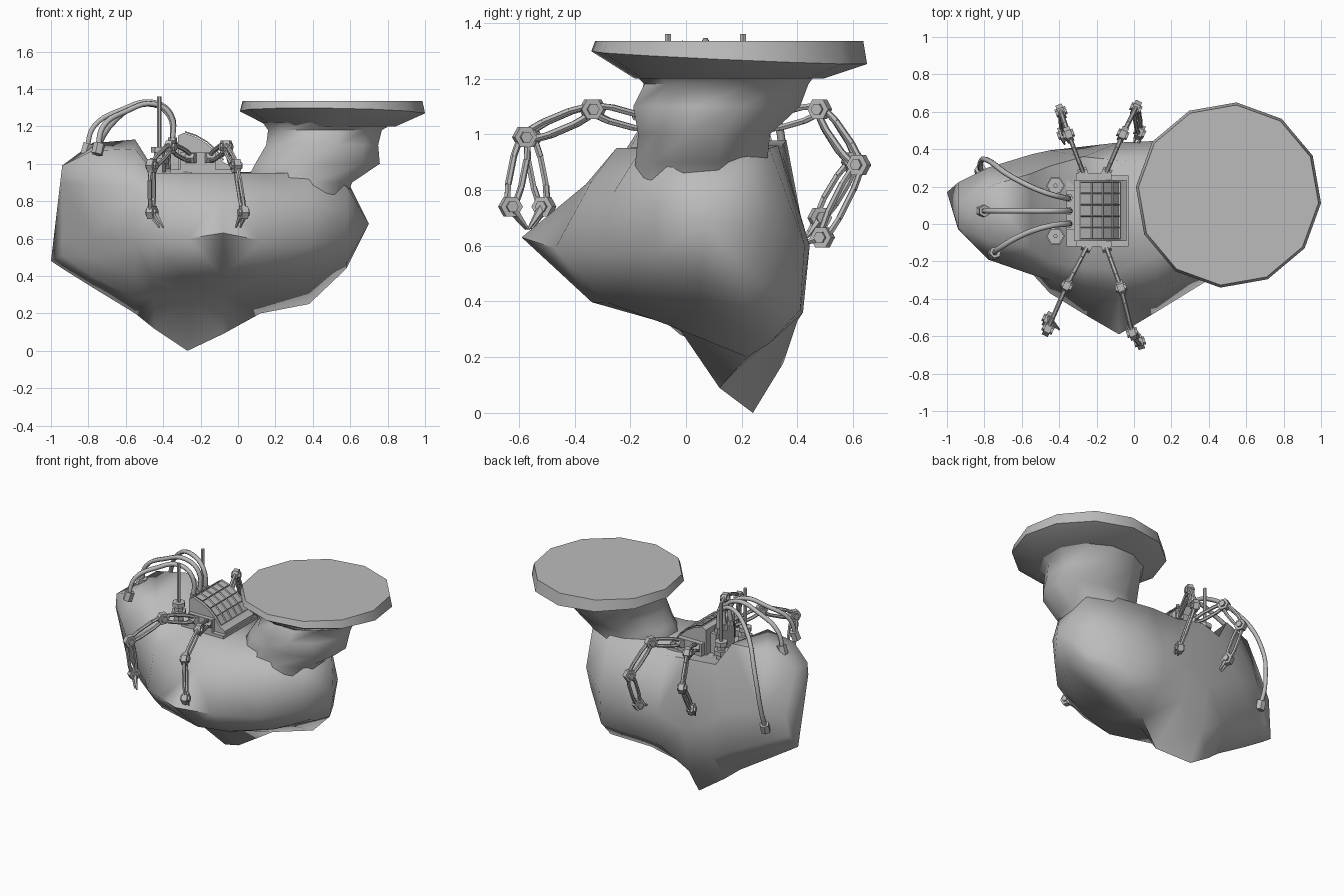
import bpy, bmesh, math
from mathutils import Vector

old = bpy.data.objects.get("Cube")
if old:
    bpy.data.objects.remove(old, do_unlink=True)

grey = bpy.data.materials.new("plain_grey")
grey.use_nodes = True
grey.diffuse_color = (0.5, 0.5, 0.5, 1)
grey.node_tree.nodes["Principled BSDF"].inputs["Base Color"].default_value = (0.5, 0.5, 0.5, 1)


def finish(name, bm, angle=30):
    bmesh.ops.recalc_face_normals(bm, faces=bm.faces)
    mesh = bpy.data.meshes.new(name)
    bm.to_mesh(mesh)
    bm.free()
    mesh.materials.append(grey)
    ob = bpy.data.objects.new(name, mesh)
    bpy.context.collection.objects.link(ob)
    bpy.ops.object.select_all(action='DESELECT')
    ob.select_set(True)
    bpy.context.view_layer.objects.active = ob
    bpy.ops.object.shade_smooth_by_angle(angle=math.radians(angle))
    return ob


def loft(bm, rings):
    """Skin closed rings of points; a ring of one point makes a tip."""
    rows = [[bm.verts.new(p) for p in ring] for ring in rings]
    for a, b in zip(rows, rows[1:]):
        n = max(len(a), len(b))
        for i in range(n):
            j = (i + 1) % n
            quad = [a[i % len(a)], a[j % len(a)], b[j % len(b)], b[i % len(b)]]
            bm.faces.new(list(dict.fromkeys(quad)))
    for end in (rows[0], rows[-1]):
        if len(end) > 2:
            bm.faces.new(end)


def cylinder(bm, a, b, radius, sides=6, radius_end=None):
    a, b = Vector(a), Vector(b)
    turn = (b - a).to_track_quat('Z', 'Y')
    end = radius if radius_end is None else radius_end
    rings = []
    for centre, r in ((a, radius), (b, end)):
        rings.append([centre + turn @ Vector((r * math.cos(t), r * math.sin(t), 0))
                      for t in (math.tau * i / sides for i in range(sides))])
    loft(bm, rings)


def box(bm, low, high):
    (x, y, z), (u, v, w) = low, high
    loft(bm, [[(x, y, h), (u, y, h), (u, v, h), (x, v, h)] for h in (z, w)])


def slice_ring(x, keel, low_front, front, shoulder, top_front, top_back, low_back):
    """One cross-section of the rock, with a rounded belly and back added."""
    width = low_front[0] - front[0]
    belly = ((low_front[0] + front[0]) / 2 - .05 * width, (low_front[1] + front[1]) / 2 - .13 * width)
    back = Vector(low_back).lerp(Vector(top_back), .4) + Vector((.06, 0))
    section = (keel, low_front, belly, front, shoulder, top_front, top_back, back, low_back)
    return [(x, y, z) for y, z in section]


# Rock body: slices along x, each with keel, low front, front, shoulder, top front, top back, low back
slices = [
    (-.94, (.16, .44), (.1, .51), (.04, .7), (-.03, .9), (-.02, .99), (.12, .99), (.19, .55)),
    (-.78, (.16, .34), (.02, .4), (-.08, .62), (-.19, .89), (-.09, 1.07), (.2, 1.11), (.27, .48)),
    (-.55, (.18, .2), (-.02, .28), (-.26, .57), (-.27, .86), (-.13, 1.08), (.27, 1.13), (.34, .38)),
    (-.45, (.2, .12), (-.01, .29), (-.37, .57), (-.3, .83), (-.2, .95), (.31, .97), (.35, .32)),
    (-.27, (.24, 0), (-.01, .3), (-.48, .6), (-.34, .82), (-.23, .95), (.36, .98), (.35, .18)),
    (-.08, (.12, .09), (-.03, .31), (-.59, .63), (-.36, .82), (-.25, .95), (.34, .95), (.4, .33)),
    (.12, (.22, .2), (-.05, .31), (-.47, .59), (-.34, .83), (-.17, .95), (.33, .96), (.42, .36)),
    (.38, (.3, .25), (.05, .38), (-.31, .57), (-.26, .79), (-.16, .95), (.3, .95), (.41, .37)),
    (.58, (.2, .44), (.05, .47), (-.1, .58), (-.12, .75), (-.06, .88), (.22, .92), (.24, .5)),
]
bm = bmesh.new()
loft(bm, [[(-1, .17, .48)]] + [slice_ring(*s) for s in slices] + [[(.7, .07, .68)]])
bmesh.ops.triangulate(bm, faces=bm.faces)
finish("rock_body", bm, 75)

# Neck: ellipses stacked in z, given as height, x range and y range
levels = [(.78, .1, .57, -.2, .3), (.9, .03, .62, -.19, .3), (1.0, .08, .77, -.18, .31),
          (1.1, .14, .76, -.2, .42), (1.18, .15, .78, -.16, .45), (1.22, .12, .85, -.2, .48)]
bm = bmesh.new()
rings = []
for z, x0, x1, y0, y1 in levels:
    rings.append([((x0 + x1 + (x1 - x0) * math.cos(t)) / 2, (y0 + y1 + (y1 - y0) * math.sin(t)) / 2, z)
                  for t in (math.tau * (i + .5) / 12 for i in range(12))])
loft(bm, rings)
finish("rock_neck", bm, 60)

# Landing pad: twelve-sided disc, thicker to the rear, tapering into the neck
bm = bmesh.new()
rings = []
for z, r, tilt in ((1.2, .34, 0), (1.275, .497, .045), (1.335, .483, 0)):
    ring = []
    for i in range(12):
        t = math.radians(85 + 30 * i)
        slope = tilt * (math.sin(t) + math.cos(t) / 3)
        ring.append((.505 + r * math.cos(t), .155 + r * math.sin(t), z - r * slope))
    rings.append(ring)
loft(bm, rings)
finish("landing_pad", bm)

# Console housing: base plates and side cheeks
bm = bmesh.new()
box(bm, (-.36, -.12, .93), (-.03, .26, .97))
box(bm, (-.31, -.12, .97), (-.12, -.08, 1.06))
box(bm, (-.31, .23, .97), (-.12, .27, 1.06))
box(bm, (-.36, -.03, .97), (-.31, .18, 1.11))
finish("console_base", bm)

curve = [(-.32, .97), (-.32, 1.15), (-.29, 1.165), (-.23, 1.145), (-.17, 1.11),
         (-.12, 1.065), (-.08, 1.01), (-.04, .99), (-.04, .97)]
bm = bmesh.new()
loft(bm, [[(x, y, z) for x, z in curve] for y in (-.09, .235)])
finish("console_body", bm)

# Panel grid: cells recessed between thin bars on the curved face
bm = bmesh.new()
arc, columns = curve[2:7], 5
grid = [[bm.verts.new((x + .007, -.08 + .305 * c / columns, z + .01)) for c in range(columns + 1)]
        for x, z in arc]
for a, b in zip(grid, grid[1:]):
    for c in range(columns):
        bm.faces.new((a[c], b[c], b[c + 1], a[c + 1]))
bmesh.ops.recalc_face_normals(bm, faces=bm.faces)
bmesh.ops.inset_individual(bm, faces=list(bm.faces), thickness=.005, depth=-.008)
finish("console_panel", bm, 10)

# Jointed arms: shoulder, elbow, wrist, ankle and claw tip
arms = {
    "front_right_arm": [(-.25, -.12, 1.03), (-.36, -.33, 1.09), (-.46, -.56, .99), (-.46, -.51, .74), (-.41, -.56, .66)],
    "front_left_arm": [(-.15, -.12, 1.03), (-.07, -.34, 1.09), (-.01, -.58, .99), (.03, -.63, .74), (0, -.57, .66)],
    "back_right_arm": [(-.27, .27, 1.03), (-.35, .48, 1.09), (-.39, .6, .9), (-.38, .48, .7), (-.36, .43, .63)],
    "back_left_arm": [(-.15, .27, 1.03), (-.06, .48, 1.09), (.01, .62, .89), (.03, .49, .63), (.01, .43, .61)],
}
for name, path in arms.items():
    bm = bmesh.new()
    pts = [Vector(p) for p in path]
    reach = pts[2] - pts[0]
    axle = Vector((reach.y, -reach.x, 0)).normalized()
    for a, b in zip(pts[:3], pts[1:4]):
        side = (b - a).cross(axle).normalized()
        for s in (-1, 1):
            # each rail bows outwards between its joints
            stops = [a + side * s * .014, a.lerp(b, .3) + side * s * .025,
                     a.lerp(b, .7) + side * s * .025, b + side * s * .014]
            for p, q in zip(stops, stops[1:]):
                cylinder(bm, p, q, .012, 6)
    for p in pts[1:4]:
        cylinder(bm, p - axle * .018, p + axle * .018, .041)
        cylinder(bm, p - axle * .03, p + axle * .03, .022)
    cylinder(bm, pts[0] - axle * .025, pts[0] + axle * .025, .03)
    for s in (-1, 1):
        cylinder(bm, pts[3] + axle * s * .012, pts[4] + axle * s * .012, .018, 5, .005)
    finish(name, bm)

# Hoses: arched tubes from the console to the rock, with end caps
hoses = {
    "front_hose": [(-.35, 0, 1.1), (-.36, 0, 1.26), (-.45, -.01, 1.32), (-.6, -.06, 1.28), (-.72, -.13, 1.2), (-.75, -.16, 1.07)],
    "middle_hose": [(-.35, .07, 1.1), (-.36, .07, 1.27), (-.46, .07, 1.33), (-.62, .07, 1.29), (-.77, .07, 1.2), (-.81, .07, 1.07)],
    "back_hose": [(-.35, .14, 1.1), (-.37, .14, 1.26), (-.48, .17, 1.32), (-.65, .25, 1.24), (-.78, .34, 1), (-.82, .33, .75), (-.82, .28, .6)],
}
for name, path in hoses.items():
    data = bpy.data.curves.new(name, 'CURVE')
    data.dimensions = '3D'
    data.bevel_depth, data.bevel_resolution, data.resolution_u = .015, 1, 5
    spline = data.splines.new('BEZIER')
    spline.bezier_points.add(len(path) - 1)
    for knot, p in zip(spline.bezier_points, path):
        knot.co = p
        knot.handle_left_type = knot.handle_right_type = 'AUTO'
    data.materials.append(grey)
    bpy.context.collection.objects.link(bpy.data.objects.new(name, data))
    bm = bmesh.new()
    end, before = Vector(path[-1]), Vector(path[-2])
    way = (end - before).normalized()
    cylinder(bm, end - way * .04, end + way * .02, .032)
    cylinder(bm, path[0], Vector(path[0]) + Vector((0, 0, .04)), .024)
    finish(name + "_caps", bm)

# Antennas: stepped hexagonal foot and a thin rod
for name, y in (("front_antenna", -.065), ("back_antenna", .205)):
    bm = bmesh.new()
    for z0, z1, r in ((.94, 1.0, .035), (1.0, 1.03, .05), (1.03, 1.06, .03), (1.06, 1.09, .045), (1.09, 1.36, .012)):
        cylinder(bm, (-.42, y, z0), (-.42, y, z1), r)
    finish(name, bm)
